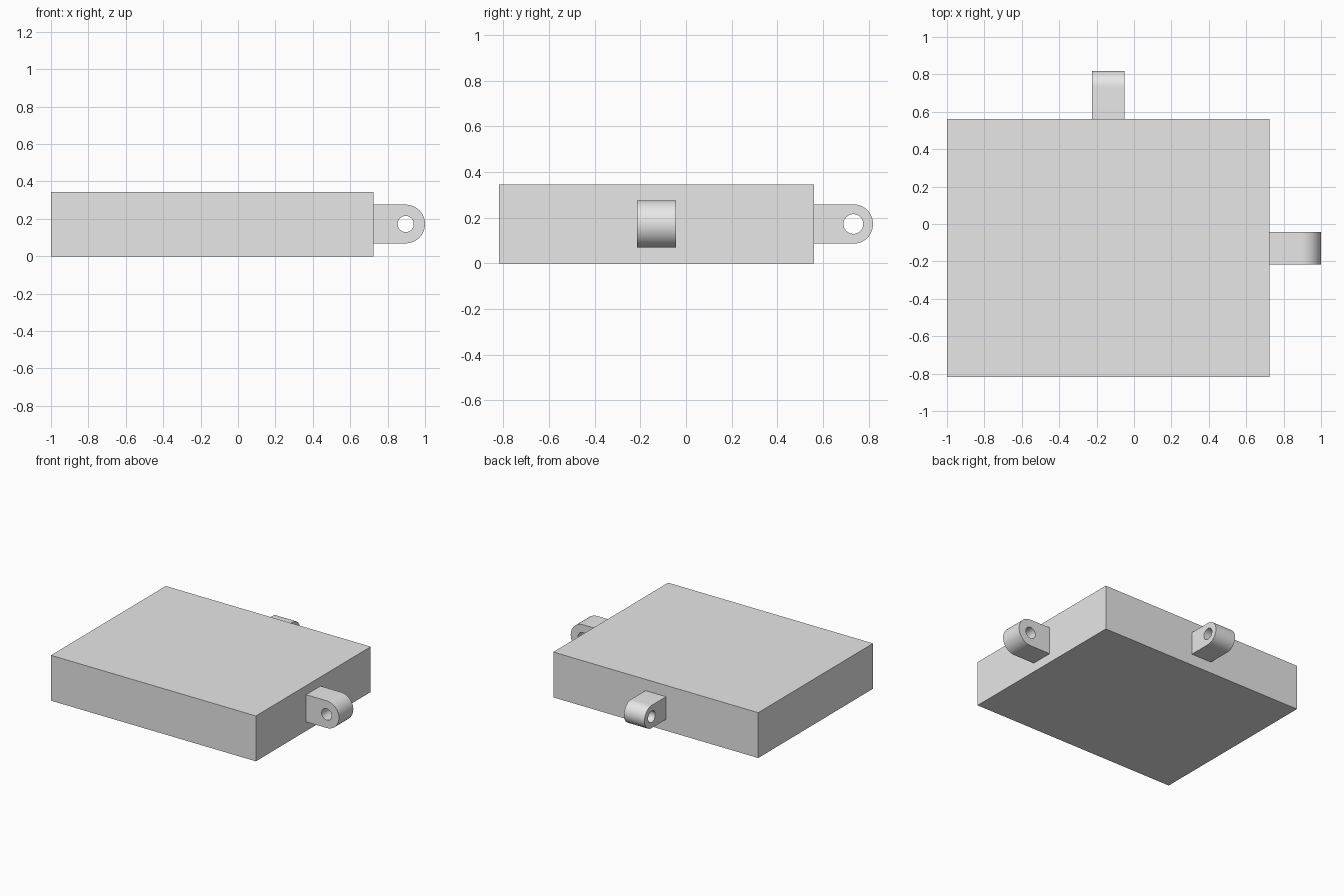
import bpy, bmesh
from math import pi, sin, cos, radians
from mathutils import Matrix, Vector

cube = bpy.data.objects.get("Cube")
if cube:
    bpy.data.objects.remove(cube, do_unlink=True)

U = 2 / 11.6                       # one design unit
LENGTH, DEPTH, HEIGHT = 10 * U, 8 * U, 2 * U
CX, CY = -0.8 * U, -0.75 * U       # centre of the slab

grey = bpy.data.materials.new("plain grey")
grey.use_nodes = True
colour = (0.8, 0.8, 0.8, 1)
grey.diffuse_color = colour
grey.node_tree.nodes["Principled BSDF"].inputs["Base Color"].default_value = colour


def add_object(name, bm):
    bmesh.ops.recalc_face_normals(bm, faces=bm.faces)
    mesh = bpy.data.meshes.new(name)
    bm.to_mesh(mesh)
    bm.free()
    mesh.materials.append(grey)
    obj = bpy.data.objects.new(name, mesh)
    bpy.context.collection.objects.link(obj)
    return obj


def arc(radius, start, end, steps):
    angles = [start + (end - start) * i / steps for i in range(steps + 1)]
    return [(radius * cos(a), radius * sin(a)) for a in angles]


def add_lug(name, radius, location, turn):
    """Round-ended tab with a cross hole, pointing along +x before turning."""
    bm = bmesh.new()
    outline = arc(radius, -pi / 2, pi / 2, 32) + [(-U, radius), (-U, -radius)]
    hole = arc(0.25 * U, 0, 2 * pi, 48)[:-1]
    edges = []
    for loop in (outline, hole):
        verts = [bm.verts.new((x, -U / 2, z)) for x, z in loop]
        edges += [bm.edges.new((v, verts[i - 1])) for i, v in enumerate(verts)]
    bmesh.ops.triangle_fill(bm, edges=edges, use_beauty=True)

    # Thicken the profile into a solid tab
    result = bmesh.ops.extrude_face_region(bm, geom=bm.faces[:])
    moved = [g for g in result["geom"] if isinstance(g, bmesh.types.BMVert)]
    bmesh.ops.translate(bm, verts=moved, vec=Vector((0, U, 0)))
    bm.transform(Matrix.Translation(location) @ Matrix.Rotation(turn, 4, "Z"))

    obj = add_object(name, bm)
    bpy.ops.object.select_all(action="DESELECT")
    obj.select_set(True)
    bpy.context.view_layer.objects.active = obj
    bpy.ops.object.shade_smooth_by_angle(angle=radians(30))


# Slab body
bm = bmesh.new()
bmesh.ops.create_cube(bm, size=1)
bm.transform(Matrix.Translation((CX, CY, HEIGHT / 2))
             @ Matrix.Diagonal((LENGTH, DEPTH, HEIGHT, 1)))
add_object("slab_body", bm)

# Hinge lugs on the left side and the back
add_lug("left_lug", 0.6 * U, (CX + LENGTH / 2 + U, CY, HEIGHT / 2), 0)
add_lug("back_lug", 0.5 * U, (CX, CY + DEPTH / 2 + U, HEIGHT / 2), pi / 2)
